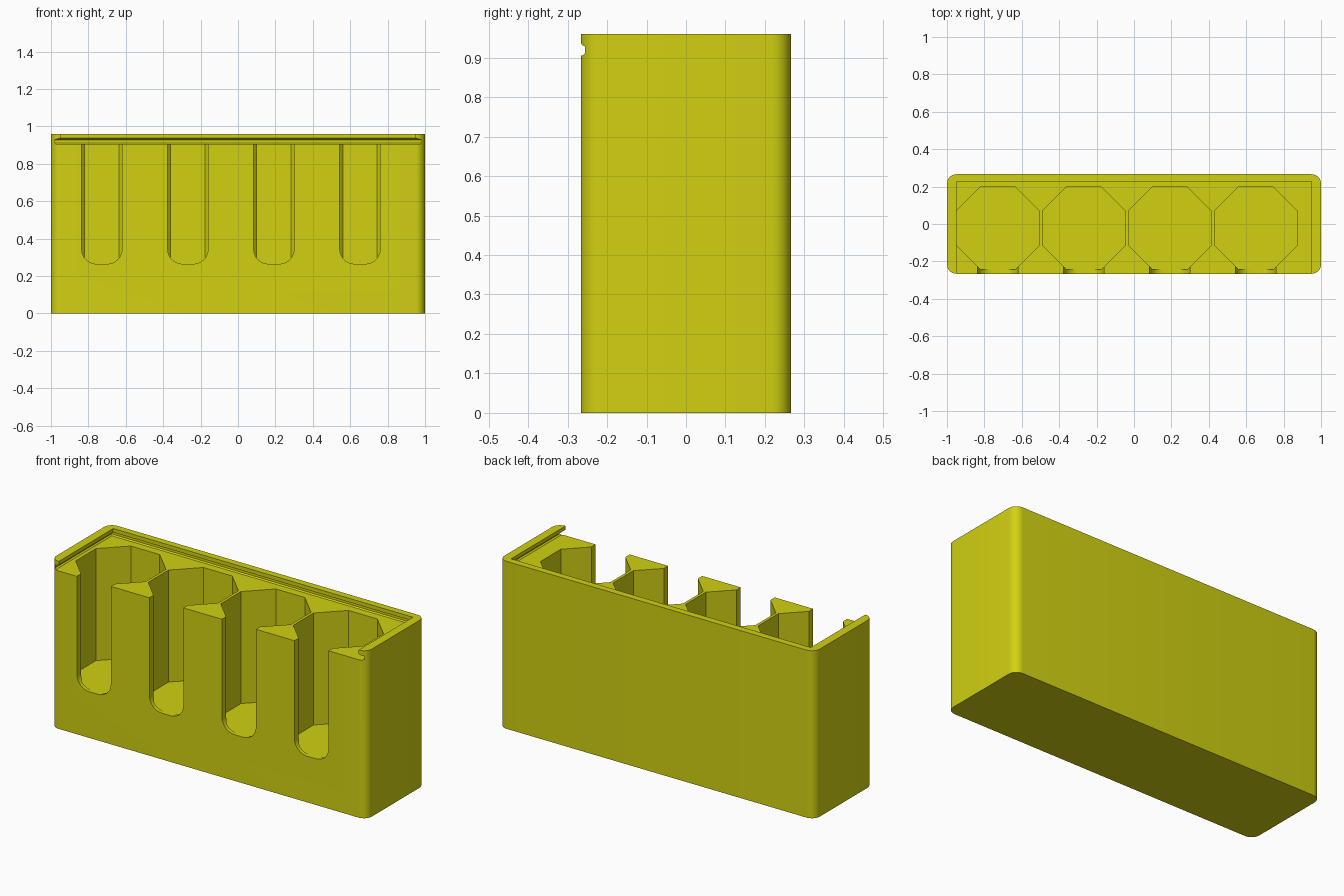
import bpy, bmesh
from math import sin, cos, pi, radians

cube = bpy.data.objects.get("Cube")
if cube:
    bpy.data.objects.remove(cube, do_unlink=True)

HX, HY, HEIGHT = 1.0, 0.266, 0.96      # half length, half depth, height
RIM_Z, SLOT_Z, FLOOR_Z = 0.905, 0.265, 0.263

yellow = bpy.data.materials.new("Yellow plastic")
yellow.use_nodes = True
colour = (0.64, 0.64, 0.006, 1)
yellow.diffuse_color = colour
yellow.node_tree.nodes["Principled BSDF"].inputs["Base Color"].default_value = colour


def loft(name, rings):
    """Closed solid through matching rings of points."""
    bm = bmesh.new()
    loops = [[bm.verts.new(p) for p in ring] for ring in rings]
    n = len(loops[0])
    for a, b in zip(loops, loops[1:]):
        for i in range(n):
            j = (i + 1) % n
            bm.faces.new((a[i], a[j], b[j], b[i]))
    bm.faces.new(loops[0][::-1])
    bm.faces.new(loops[-1])
    bmesh.ops.recalc_face_normals(bm, faces=bm.faces)
    mesh = bpy.data.meshes.new(name)
    bm.to_mesh(mesh)
    bm.free()
    mesh.materials.append(yellow)
    obj = bpy.data.objects.new(name, mesh)
    bpy.context.collection.objects.link(obj)
    return obj


def arc(cx, cy, r, start, steps=8):
    """Quarter turn of points, anticlockwise from the start angle."""
    return [(cx + r * cos(start + pi / 2 * i / steps),
             cy + r * sin(start + pi / 2 * i / steps)) for i in range(steps + 1)]


# Block with rounded upright corners
R = 0.05
outline = []
for k, (sx, sy) in enumerate([(1, 1), (-1, 1), (-1, -1), (1, -1)]):
    outline += arc(sx * (HX - R), sy * (HY - R), R, k * pi / 2)
holder = loft("holder_block", [[(x, y, z) for x, y in outline] for z in (0, HEIGHT)])

# Lid track, open at the front, undercut below a narrow lip
track = [(RIM_Z, 0.972, 0.246), (0.911, 0.98, 0.254), (0.928, 0.98, 0.254),
         (0.938, 0.95, 0.227), (1.1, 0.95, 0.227)]
cutters = [loft("lid_track_cutter",
                [[(-x, -0.5, z), (x, -0.5, z), (x, y, z), (-x, y, z)] for z, x, y in track])]

# Four octagonal wells, each with a round-bottomed finger slot
for i in range(4):
    cx, cy = -0.728 + 0.46 * i, -0.022
    octagon = [(cx + 0.24 * cos(pi / 8 + k * pi / 4),
                cy + 0.24 * sin(pi / 8 + k * pi / 4)) for k in range(8)]
    cutters.append(loft("well_cutter", [[(x, y, z) for x, y in octagon]
                                        for z in (FLOOR_Z, 1.2)]))
    w, r = 0.108, 0.08
    slot = ([(cx + w, 1.15), (cx - w, 1.15)]
            + arc(cx - w + r, SLOT_Z + r, r, pi)
            + arc(cx + w - r, SLOT_Z + r, r, 3 * pi / 2))
    cutters.append(loft("slot_cutter", [[(x, y, z) for x, z in slot] for y in (-0.4, -0.2)]))

# Carve the block, then drop the cutters
for c in cutters:
    c.hide_render = True
    mod = holder.modifiers.new(c.name, "BOOLEAN")
    mod.operation, mod.solver, mod.object = "DIFFERENCE", "EXACT", c
bpy.context.view_layer.update()
carved = bpy.data.meshes.new_from_object(
    holder.evaluated_get(bpy.context.evaluated_depsgraph_get()))
holder.modifiers.clear()
holder.data = carved
for c in cutters:
    bpy.data.objects.remove(c, do_unlink=True)
carved.materials.clear()
carved.materials.append(yellow)
for p in carved.polygons:
    p.material_index = 0

# Smooth the rounded corners, keep the other edges crisp
bpy.ops.object.select_all(action="DESELECT")
holder.select_set(True)
bpy.context.view_layer.objects.active = holder
bpy.ops.object.shade_smooth_by_angle(angle=radians(25))
